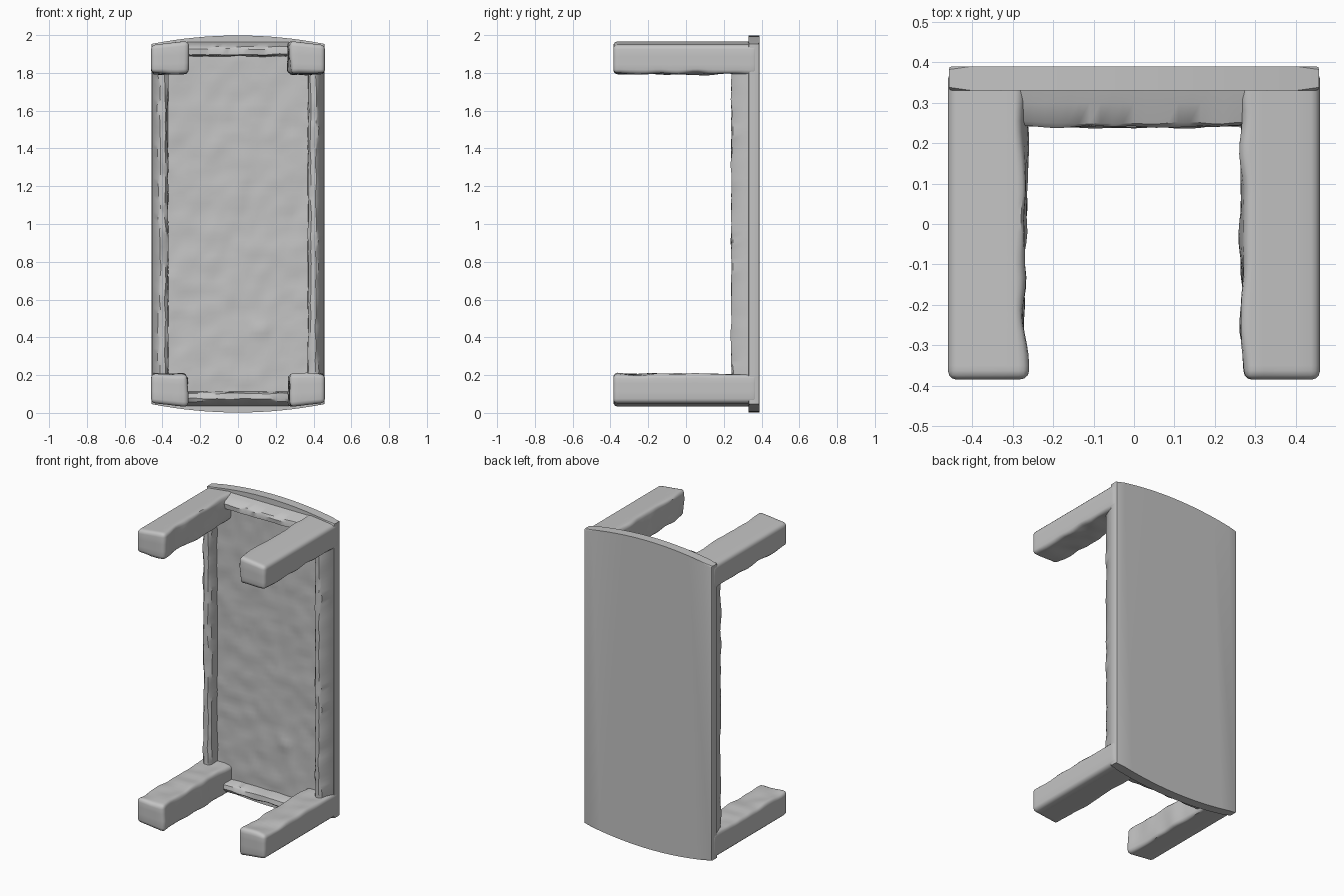
import bpy, bmesh, math
from mathutils import Vector, noise

if "Cube" in bpy.data.objects:
    bpy.data.objects.remove(bpy.data.objects["Cube"])

grey = bpy.data.materials.new("plain_grey")
grey.use_nodes = True
grey.diffuse_color = (0.55, 0.55, 0.55, 1)
bsdf = grey.node_tree.nodes["Principled BSDF"]
bsdf.inputs["Base Color"].default_value = (0.55, 0.55, 0.55, 1)
bsdf.inputs["Roughness"].default_value = 0.7


def finish(bm, name, angle=40):
    bmesh.ops.recalc_face_normals(bm, faces=bm.faces[:])
    mesh = bpy.data.meshes.new(name)
    bm.to_mesh(mesh)
    bm.free()
    mesh.materials.append(grey)
    ob = bpy.data.objects.new(name, mesh)
    bpy.context.collection.objects.link(ob)
    bpy.ops.object.select_all(action="DESELECT")
    ob.select_set(True)
    bpy.context.view_layer.objects.active = ob
    bpy.ops.object.shade_smooth_by_angle(angle=math.radians(angle))
    return ob


def bump(p, freq, seed):
    return noise.noise(Vector(p) * freq + Vector((seed, seed * 1.7, 3.1)))


# Table top standing upright, with bowed short ends and softened edges
def arch(x):
    return 0.998 - 0.045 * (x / 0.46) ** 2


N = 16
xs = [-0.458 + 0.916 * i / N for i in range(N + 1)]
outline = [(x, 1 + arch(x)) for x in xs] + [(x, 1 - arch(x)) for x in reversed(xs)]
bm = bmesh.new()
face = bm.faces.new([bm.verts.new((x, 0.39, z)) for x, z in outline])
ext = bmesh.ops.extrude_face_region(bm, geom=[face])
for v in ext["geom"]:
    if isinstance(v, bmesh.types.BMVert):
        v.co.y = 0.33
rim = [e for e in bm.edges if abs(e.verts[0].co.y - e.verts[1].co.y) < 1e-4]
bmesh.ops.bevel(bm, geom=rim, offset=0.008, segments=2, profile=0.5, affect="EDGES")
finish(bm, "table_top")

# Uneven underside of the top, its borders tucked into the rails
bm = bmesh.new()
bmesh.ops.create_grid(bm, x_segments=30, y_segments=66, size=1)
for v in bm.verts:
    x, z = v.co.x * 0.39, 1 + v.co.y * 0.91
    n = bump((x + 0.4 * z, 0, z - 0.5 * x), 9, 1) + 0.5 * bump((x, 0, z), 22, 2)
    v.co = (x, 0.315 + 0.006 * n, z)
# a small raised chip near the lower end
    d = math.hypot((x - 0.12) / 0.07, (z - 0.44) / 0.05)
    v.co.y -= 0.012 * max(0, 1 - d)
finish(bm, "underside_panel", 60)
under = bpy.context.object.data
if under.polygons[0].normal.y > 0:
    under.flip_normals()


# Rails: a profile of (distance from centre, y) swept straight with rough inner edges
def rail(name, profile, half, steps, place, seed):
    bm = bmesh.new()
    rings = []
    for i in range(steps + 1):
        w = -half + 2 * half * i / steps
        ring = []
        for k, (u, y) in enumerate(profile):
            rough = 0.008 if y < 0.28 else 0.004 if k == 0 else 0
            ring.append(bm.verts.new(place(
                u + rough * bump((w, k * 0.4, 0), 11, seed),
                y + rough * bump((w, 0, k * 0.4), 13, seed + 5), w)))
        rings.append(ring)
    n = len(profile)
    for a, b in zip(rings, rings[1:]):
        for k in range(n):
            bm.faces.new((a[k], a[(k + 1) % n], b[(k + 1) % n], b[k]))
    bm.faces.new(rings[0])
    bm.faces.new(rings[-1])
    finish(bm, name, 35)


side_profile = [(0.368, 0.34), (0.372, 0.26), (0.385, 0.243), (0.412, 0.24),
                (0.424, 0.25), (0.448, 0.31), (0.456, 0.35)]
end_profile = [(0.885, 0.34), (0.89, 0.26), (0.897, 0.243), (0.925, 0.24),
               (0.938, 0.25), (0.955, 0.30), (0.965, 0.34)]
for s, side, end in ((1, "left", "upper"), (-1, "right", "lower")):
    rail(side + "_side_rail", side_profile, 0.9, 60,
         lambda u, y, w: (s * u, y, 1 + w), 11 + s)
    rail(end + "_end_rail", end_profile, 0.33, 24,
         lambda u, y, w: (w, y, 1 + s * u), 21 + s)


# Legs: rounded bars, smooth outside and rough on the two inward faces
def leg(name, sx, sz, seed):
    bm = bmesh.new()
    bmesh.ops.create_cube(bm, size=1)
    for v in bm.verts:
        v.co = (0.3645 + v.co.x * 0.191, -0.0025 + v.co.y * 0.765, 0.876 + v.co.z * 0.152)
    bmesh.ops.bevel(bm, geom=bm.edges[:], offset=0.022, segments=3,
                    profile=0.5, affect="EDGES")
    cuts = [((0, 1, 0), (0, -0.35 + 0.0275 * i, 0)) for i in range(26)]
    cuts += [((1, 0, 0), (x, 0, 0)) for x in (0.32, 0.36, 0.40)]
    cuts += [((0, 0, 1), (0, 0, z)) for z in (0.85, 0.89)]
    for no, co in cuts:
        bmesh.ops.bisect_plane(bm, geom=bm.verts[:] + bm.edges[:] + bm.faces[:],
                               plane_co=co, plane_no=no)
    for v in bm.verts:
        x, y, z = v.co
        fx = min(1, max(0, (0.315 - x) / 0.04))
        fz = min(1, max(0, (0.845 - z) / 0.04))
        inner = (0.46 - x) / 0.19
        # the outer face leans to follow the bowed end
        z += 0.022 * inner * max(0, (z - 0.80) / 0.152)
        z += fz * 0.012 * bump((x, y, z), 10, seed)
        x += fx * 0.014 * bump((x, y, z), 9, seed + 4)
        v.co = (sx * x, y, 1 + sz * (z - 0.005))
    finish(bm, name)


for sx, side in ((1, "left"), (-1, "right")):
    for sz, end in ((1, "upper"), (-1, "lower")):
        leg(f"{end}_{side}_leg", sx, sz, 31 + 3 * sx + sz)
